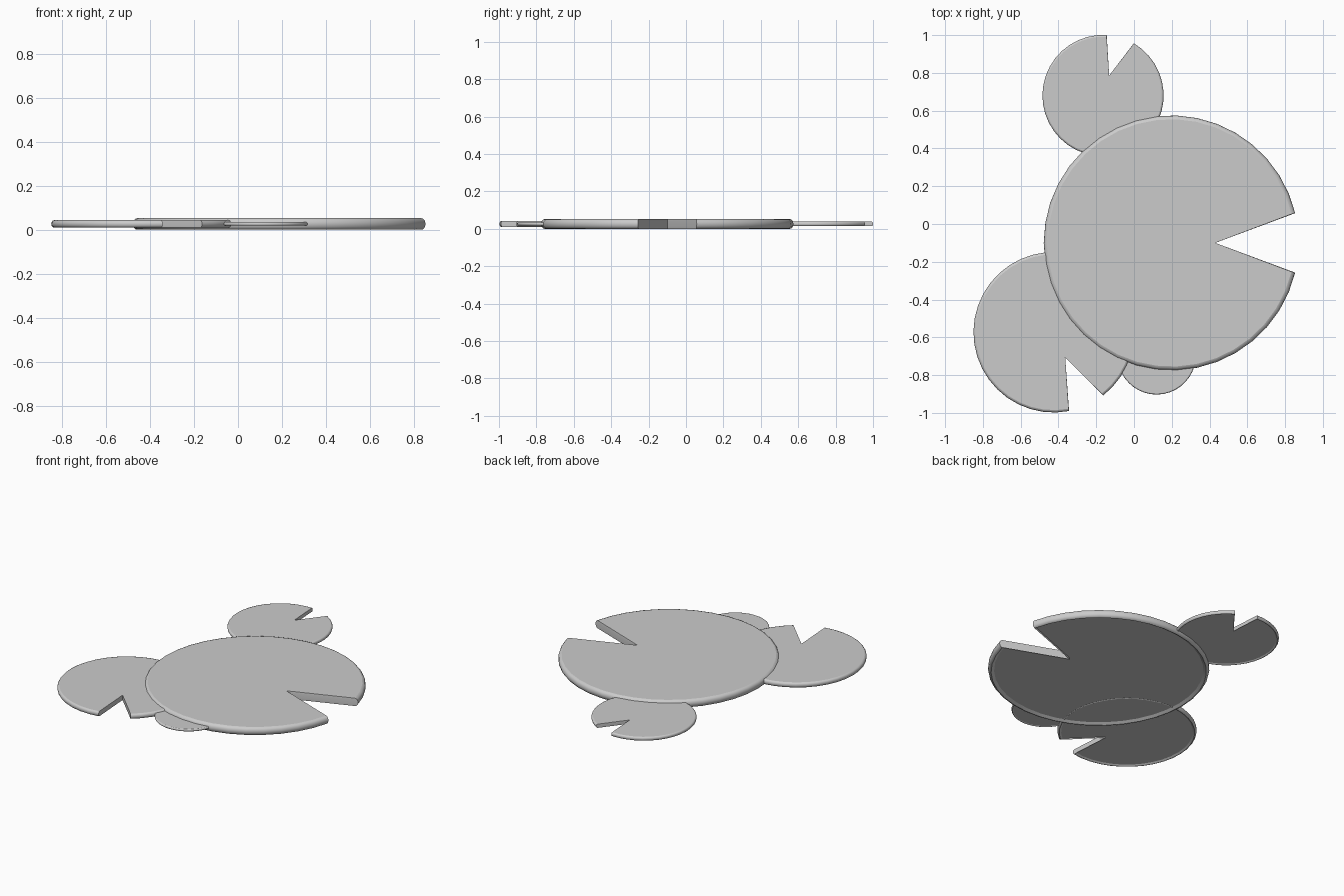
import bpy, bmesh
from math import radians, cos, sin, pi

if "Cube" in bpy.data.objects:
    bpy.data.objects.remove(bpy.data.objects["Cube"])

SEGS = 36          # segments around the leaf arc
NOTCH = 13.5       # half angle of the cut, seen from the leaf centre
APEX = 0.345       # distance of the cut's inner point from the centre
THICK = 0.078
# rim cross-section: (radius, height from -0.5 to 0.5), underside slightly dished
RIM = [(0.945, -0.28), (0.972, -0.5), (0.985, -0.45), (0.996, -0.25), (1.0, 0.0),
       (0.996, 0.25), (0.985, 0.43), (0.97, 0.5)]


def lily_pad(name, x, y, radius, heading):
    bm = bmesh.new()
    step = (360 - 2 * NOTCH) / SEGS
    angles = [radians(NOTCH + i * step) for i in range(SEGS + 1)]
    rings = []
    for r, h in RIM:
        ring = [bm.verts.new((APEX, 0, h * THICK))]
        ring += [bm.verts.new((r * cos(a), r * sin(a), h * THICK)) for a in angles]
        rings.append(ring)
    n = SEGS + 2
    # rounded rim and the two cut walls
    for low, high in zip(rings, rings[1:]):
        for i in range(n):
            j = (i + 1) % n
            bm.faces.new((low[i], low[j], high[j], high[i]))
    # flat underside and top, fanned from the inner point of the cut
    caps = []
    for i in range(1, n - 1):
        caps.append(bm.faces.new((rings[-1][0], rings[-1][i], rings[-1][i + 1])))
        caps.append(bm.faces.new((rings[0][0], rings[0][i + 1], rings[0][i])))
    bmesh.ops.recalc_face_normals(bm, faces=bm.faces)
    # crisp border between the flat leaf and its rounded rim
    bmesh.ops.split(bm, geom=caps)
    mesh = bpy.data.meshes.new(name)
    bm.to_mesh(mesh)
    bm.free()
    obj = bpy.data.objects.new(name, mesh)
    bpy.context.collection.objects.link(obj)
    obj.location = (x, y, 0.0265)
    obj.scale = (radius, radius, radius)
    obj.rotation_euler.z = radians(heading)
    bpy.ops.object.select_all(action='DESELECT')
    obj.select_set(True)
    bpy.context.view_layer.objects.active = obj
    bpy.ops.object.shade_smooth_by_angle(angle=radians(40))
    return obj


# overlapping floating leaves
lily_pad("large_pad", 0.197, -0.10, 0.675, 0)
lily_pad("left_pad", -0.425, -0.573, 0.425, -65.5)
lily_pad("back_pad", -0.164, 0.68, 0.321, 73)
lily_pad("small_pad", 0.12, -0.695, 0.208, 100)
